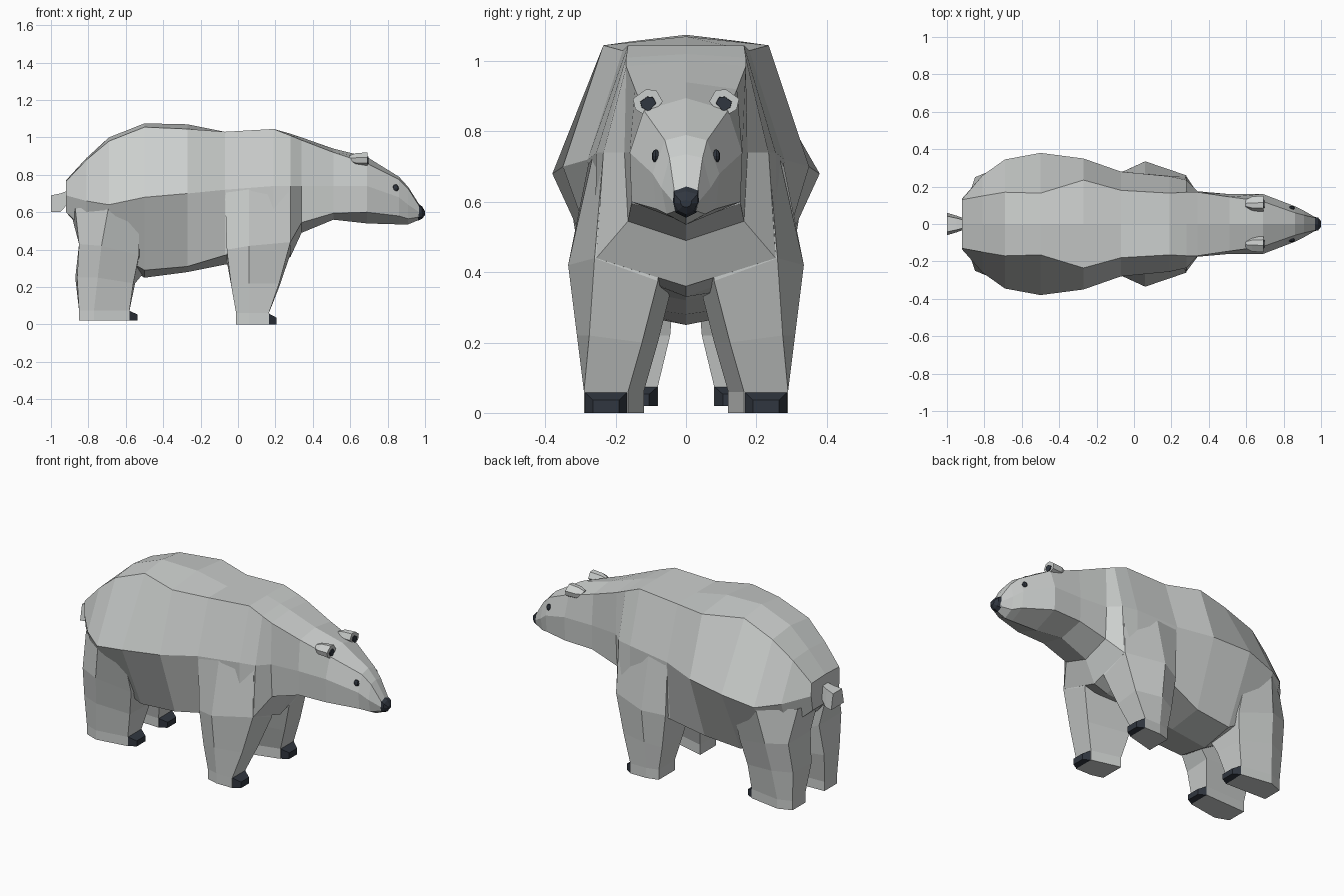
import bpy
import bmesh

# Remove the default cube only
default_cube = bpy.data.objects.get("Cube")
if default_cube:
    bpy.data.objects.remove(default_cube, do_unlink=True)


def make_material(name, colour):
    material = bpy.data.materials.new(name)
    material.use_nodes = True
    material.diffuse_color = (*colour, 1)
    shader = next(n for n in material.node_tree.nodes if n.type == "BSDF_PRINCIPLED")
    shader.inputs["Base Color"].default_value = (*colour, 1)
    shader.inputs["Roughness"].default_value = 0.9
    return material


fur = make_material("pale_grey_fur", (0.6, 0.62, 0.61))
dark = make_material("dark_slate", (0.03, 0.037, 0.05))


def finish(name, bm, material, mirrored):
    """Turn a bmesh into a flat shaded object, optionally mirrored across y."""
    bmesh.ops.recalc_face_normals(bm, faces=bm.faces)
    mesh = bpy.data.meshes.new(name)
    bm.to_mesh(mesh)
    bm.free()
    mesh.materials.append(material)
    obj = bpy.data.objects.new(name, mesh)
    bpy.context.collection.objects.link(obj)
    if mirrored:
        mirror = obj.modifiers.new("left_right_mirror", "MIRROR")
        mirror.use_axis = (False, True, False)
        mirror.use_clip = False
    return obj


def loft(name, rings, material, mirrored=False):
    """Bridge closed rings of equal point count and cap both ends."""
    bm = bmesh.new()
    loops = [[bm.verts.new(point) for point in ring] for ring in rings]
    count = len(loops[0])
    for lower, upper in zip(loops, loops[1:]):
        for i in range(count):
            j = (i + 1) % count
            bm.faces.new((lower[i], lower[j], upper[j], upper[i]))
    bm.faces.new(loops[0])
    bm.faces.new(loops[-1])
    return finish(name, bm, material, mirrored)


def section(x, top, ridge, side, low, bottom):
    """Symmetric cross-section: centre top, three side points, centre bottom."""
    flank = (ridge, side, low)
    near = [(x, y, z) for y, z in flank]
    far = [(x, -y, z) for y, z in reversed(flank)]
    return [(x, 0, top), *near, (x, 0, bottom), *far]


def level(z, outline):
    """Flat horizontal ring."""
    return [(x, y, z) for x, y in outline]


# Torso, neck and head in one long loft
body_sections = [
    section(-.92, .77, (.13, .765), (.135, .69), (.12, .6), .6),
    section(-.81, .89, (.15, .88), (.26, .66), (.2, .5), .48),
    section(-.69, 1, (.17, .98), (.345, .64), (.22, .4), .36),
    section(-.5, 1.075, (.165, 1.055), (.38, .68), (.2, .29), .25),
    section(-.27, 1.07, (.235, 1.045), (.35, .7), (.21, .31), .28),
    section(-.07, 1.03, (.18, 1.03), (.28, .72), (.25, .37), .32),
    section(.19, 1.045, (.165, 1.045), (.255, .74), (.26, .43), .33),
    section(.28, 1.02, (.17, 1.01), (.235, .74), (.255, .44), .36),
    section(.34, 1, (.17, .985), (.175, .74), (.165, .545), .49),
    section(.51, .94, (.145, .92), (.16, .74), (.155, .595), .56),
    section(.69, .895, (.12, .86), (.16, .74), (.155, .6), .54),
    section(.86, .79, (.06, .775), (.095, .68), (.085, .58), .535),
    section(.91, .735, (.047, .725), (.07, .64), (.055, .565), .535),
    section(.97, .64, (.033, .63), (.036, .6), (.028, .575), .56),
]
loft("body", body_sections, fur)

# Nose cap
loft("nose", [
    section(.962, .648, (.035, .636), (.038, .6), (.03, .57), .555),
    section(.985, .63, (.033, .622), (.034, .598), (.022, .575), .565),
    section(1, .605, (.015, .602), (.015, .595), (.01, .587), .585),
], dark)

# Front legs, shoulder to sole
front_foot = [(-.01, .12), (-.01, .27), (.06, .29), (.165, .29), (.165, .165)]
loft("front_legs", [
    [(-.06, .05, .7), (-.07, .275, .72), (.06, .265, .73), (.27, .235, .74), (.3, .05, .7)],
    [(-.06, .045, .34), (-.06, .28, .4), (.06, .335, .42), (.28, .26, .44), (.28, .08, .375)],
    [(-.035, .08, .2), (-.035, .275, .2), (.06, .31, .22), (.22, .275, .22), (.22, .125, .2)],
    level(.06, front_foot),
    level(0, front_foot),
], fur, True)

# Hind legs, haunch to sole
hind_foot = [(-.85, .09), (-.85, .21), (-.77, .24), (-.58, .21), (-.58, .08)]
loft("hind_legs", [
    [(-.9, .04, .62), (-.87, .19, .62), (-.69, .335, .64), (-.53, .32, .6), (-.5, .04, .5)],
    [(-.85, .04, .43), (-.85, .25, .43), (-.73, .3, .42), (-.53, .25, .37), (-.5, .04, .28)],
    [(-.87, .06, .25), (-.86, .22, .25), (-.75, .265, .25), (-.56, .22, .22), (-.55, .045, .22)],
    level(.075, hind_foot),
    level(.02, hind_foot),
], fur, True)


# Dark claw blocks with a sloping front
def claws(name, x, inner, outer, base, height, reach):
    back = [(x, inner, base), (x, outer, base), (x, outer, base + height), (x, inner, base + height)]
    nose_in, nose_out = inner + .025, outer - .025
    tip_top = base + height * .6
    tip = [(x + reach, nose_in, base), (x + reach, nose_out, base),
           (x + reach, nose_out, tip_top), (x + reach, nose_in, tip_top)]
    loft(name, [back, tip], dark, True)


claws("front_claws", .16, .165, .29, 0, .061, .045)
claws("hind_claws", -.583, .08, .21, .02, .055, .045)


# Ears with dark inner plates
def scaled_ring(x, size, lift=0):
    outline = [(-.04, .01), (-.022, .042), (.008, .045), (.045, .018), (.038, -.012), (0, -.035)]
    return [(x, .106 + dy * size, .875 + lift + dz * size) for dy, dz in outline]


loft("ears", [scaled_ring(.595, .5, .005), scaled_ring(.63, .9), scaled_ring(.692, 1)], fur, True)
loft("inner_ears", [scaled_ring(.688, .55), scaled_ring(.697, .52)], dark, True)

# Eyes
eye_bm = bmesh.new()
bmesh.ops.create_uvsphere(eye_bm, u_segments=8, v_segments=6, radius=.019)
bmesh.ops.scale(eye_bm, vec=(.9, .6, 1), verts=eye_bm.verts)
bmesh.ops.translate(eye_bm, vec=(.843, .086, .73), verts=eye_bm.verts)
finish("eyes", eye_bm, dark, True)


# Stubby tail flaring outward
def tail_ring(x, width, low, high):
    return [(x, -width, low), (x, width, low), (x, width * .7, high), (x, -width * .7, high)]


loft("tail", [tail_ring(-.91, .03, .645, .715), tail_ring(-.95, .045, .6, .7),
              tail_ring(-1, .06, .6, .69)], fur)
